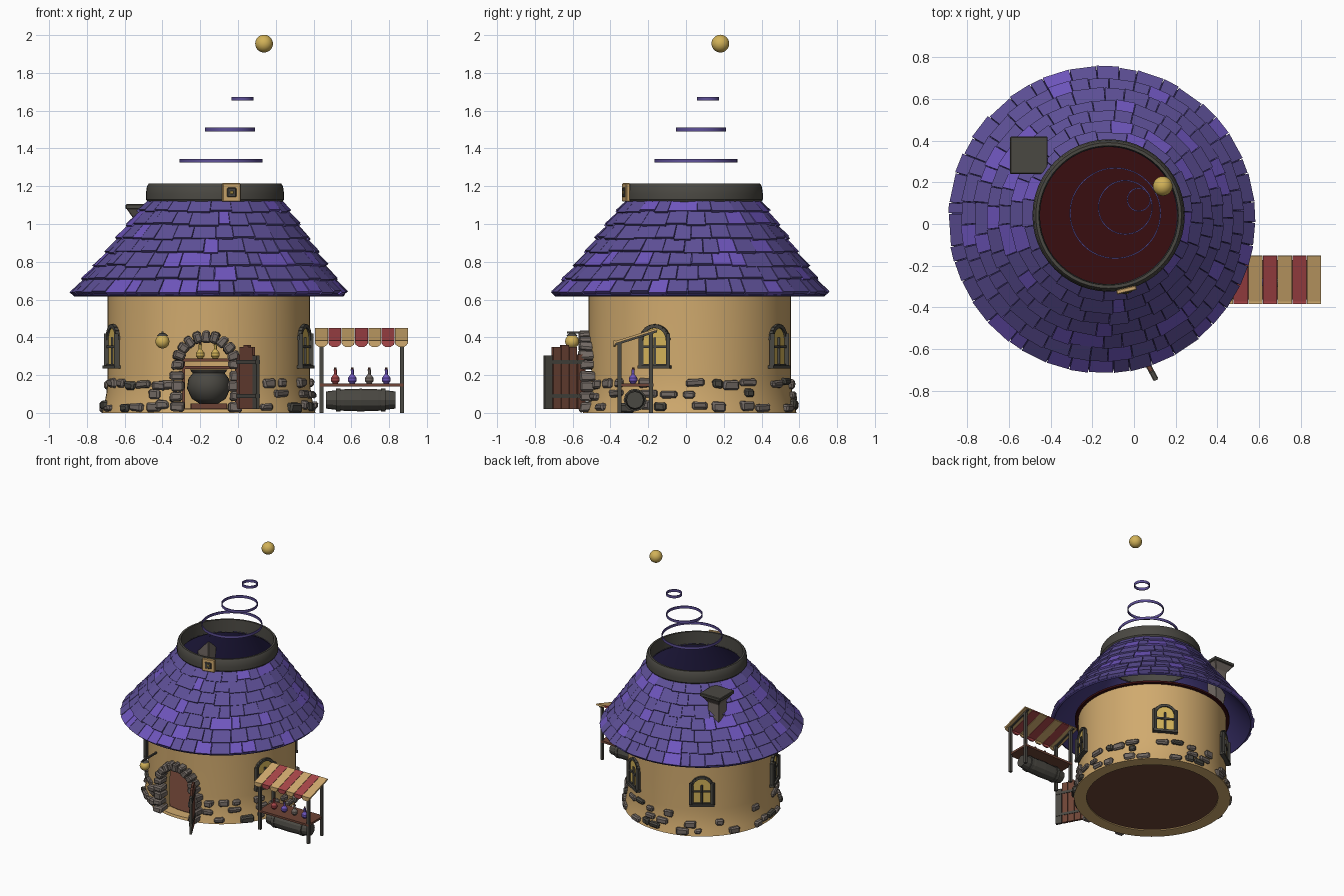
import bpy, bmesh, random
from math import sin, cos, pi, radians
from mathutils import Vector, Matrix

random.seed(7)
if "Cube" in bpy.data.objects:
    bpy.data.objects.remove(bpy.data.objects["Cube"])

# Palette
COLOURS = {"roof_purple": "5E5098", "violet": "6F56BE", "deep_purple": "423878", "iron": "4A4842",
           "plaster": "D0AA6E", "stone": "736A64", "red": "A84649", "gold": "D2B258",
           "wood": "6E4436", "maroon": "380D10"}
NAMES = list(COLOURS)
MATS = []
for name, code in COLOURS.items():
    rgb = [int(code[i:i + 2], 16) / 255 for i in (0, 2, 4)]
    col = [((c + .055) / 1.055) ** 2.4 for c in rgb] + [1]
    m = bpy.data.materials.new(name)
    m.use_nodes = True
    m.diffuse_color = col
    m.node_tree.nodes["Principled BSDF"].inputs["Base Color"].default_value = col
    MATS.append(m)

CX, CY = -.155, .02


# Helpers
def finish(name, bm, smooth=False, bevel=0):
    bmesh.ops.recalc_face_normals(bm, faces=bm.faces)
    me = bpy.data.meshes.new(name)
    bm.to_mesh(me)
    bm.free()
    for m in MATS:
        me.materials.append(m)
    ob = bpy.data.objects.new(name, me)
    bpy.context.collection.objects.link(ob)
    if bevel:
        mod = ob.modifiers.new("Bevel", 'BEVEL')
        mod.width, mod.segments = bevel, 1
    if smooth:
        bpy.ops.object.select_all(action='DESELECT')
        ob.select_set(True)
        bpy.context.view_layer.objects.active = ob
        bpy.ops.object.shade_smooth_by_angle(angle=radians(35))
    return ob


def paint(faces, colour):
    for f in faces:
        f.material_index = NAMES.index(colour)


def box(bm, loc, size, colour, rot=Matrix(), jitter=0):
    mat = Matrix.Translation(loc) @ rot.to_4x4() @ Matrix.Diagonal((*size, 1))
    vs = bmesh.ops.create_cube(bm, size=1, matrix=mat)["verts"]
    paint({f for v in vs for f in v.link_faces}, colour)
    for v in vs:
        v.co += Vector([random.uniform(-jitter, jitter) for _ in range(3)])


def bar(bm, p, q, thick, colour, wide=None):
    p, q = Vector(p), Vector(q)
    rot = (q - p).to_track_quat('Z', 'Y').to_matrix()
    box(bm, (p + q) / 2, (wide or thick, thick, (q - p).length), colour, rot)


def lathe(bm, profile, colour, at=(CX, CY), segs=48, closed=False):
    """Spin (radius, z) points; 'at' may be a function of z for leaning shapes."""
    rings = []
    for r, z in profile:
        c = at(z) if callable(at) else at
        rings.append([bm.verts.new((c[0] + r * cos(2 * pi * i / segs), c[1] + r * sin(2 * pi * i / segs), z))
                      for i in range(segs)])
    pairs = list(zip(rings, rings[1:])) + ([(rings[-1], rings[0])] if closed else [])
    faces = [bm.faces.new((a[i], a[(i + 1) % segs], b[(i + 1) % segs], b[i]))
             for a, b in pairs for i in range(segs)]
    if not closed:
        faces += [bm.faces.new(rings[0]), bm.faces.new(rings[-1])]
    paint(faces, colour)


def ball(bm, loc, r, colour, segs=20):
    vs = bmesh.ops.create_uvsphere(bm, u_segments=segs, v_segments=segs // 2, radius=r,
                                   matrix=Matrix.Translation(loc))["verts"]
    paint({f for v in vs for f in v.link_faces}, colour)


def prism(bm, pts, y0, y1, colour, mat=Matrix()):
    a, b = [[bm.verts.new(mat @ Vector((x, y, z))) for x, z in pts] for y in (y0, y1)]
    n = len(pts)
    paint([bm.faces.new(a), bm.faces.new(b)] +
          [bm.faces.new((a[i], a[(i + 1) % n], b[(i + 1) % n], b[i])) for i in range(n)], colour)


def arch(half, z0, spring, cx=0, n=10):
    return [(cx - half, z0)] + [(cx - half * cos(pi * i / n), spring + half * sin(pi * i / n))
                                for i in range(n + 1)] + [(cx + half, z0)]


def wall_radius(z):
    return .535 + .03 * max(0, 1 - z / .2) ** 2


def on_wall(deg, z=0, out=0):
    a, r = radians(deg), wall_radius(z) + out
    return Matrix.Translation((CX + r * cos(a), CY + r * sin(a), z)) @ Matrix.Rotation(a + pi / 2, 4, 'Z')


# Round wall with an arched doorway cut through the front
bm = bmesh.new()
zs = [0, .05, .1, .15, .2, .64]
lathe(bm, [(wall_radius(z), z) for z in zs] + [(.475, .64), (.475, 0)], "plaster", segs=64, closed=True)
wall = finish("wall", bm)
bm = bmesh.new()
prism(bm, arch(.13, .02, .25, -.165), -.8, -.2, "plaster")
cutter = finish("doorway_cutter", bm)
cutter.hide_render = True
mod = wall.modifiers.new("Doorway", 'BOOLEAN')
mod.operation, mod.object, mod.solver = 'DIFFERENCE', cutter, 'EXACT'
bpy.ops.object.select_all(action='DESELECT')
wall.select_set(True)
bpy.context.view_layer.objects.active = wall
bpy.ops.object.modifier_apply(modifier=mod.name)
bpy.data.objects.remove(cutter)
bpy.ops.object.shade_smooth_by_angle(angle=radians(35))

# Ground floor and attic floor
for name, r, z, colour in (("floor", .478, .008, "wood"), ("attic_floor", .56, .64, "maroon")):
    bm = bmesh.new()
    lathe(bm, [(r, z), (r, z + .015)], colour)
    finish(name, bm)

# Leaning roof: backing shell, then rows of loose tiles
Z0, Z1 = .625, 1.13
RADII = [.722, .59, .465, .34]


def lean(z):
    t = (z - Z0) / (Z1 - Z0)
    return CX + .033 * t, CY + .021 * t


def slope(t, off=0):
    k = min(int(t * 3), 2)
    r = RADII[k] + (RADII[k + 1] - RADII[k]) * (t * 3 - k)
    return r + off * .77, Z0 + (Z1 - Z0) * t + off * .64


def roof_point(t, a, off):
    r, z = slope(t, off)
    c = lean(z)
    return c[0] + r * cos(a), c[1] + r * sin(a), z


bm = bmesh.new()
steps = [i / 6 for i in range(7)]
lathe(bm, [slope(t) for t in steps] + [slope(t, -.014) for t in reversed(steps)], "deep_purple",
      at=lean, segs=64, closed=True)
finish("roof_shell", bm, True)

bm = bmesh.new()
ROWS = 7
for row in range(ROWS):
    count = round(2 * pi * slope(row / ROWS)[0] / .108)
    cuts = [(i + random.uniform(-.28, .28) + row * .5) * 2 * pi / count for i in range(count)]
    cuts.append(cuts[0] + 2 * pi)
    for a0, a1 in zip(cuts, cuts[1:]):
        a1 -= .006
        t0 = max(0, row / ROWS + random.uniform(-.014, .014))
        t1 = min(1, (row + 1.15) / ROWS)
        lift = random.uniform(.018, .026)
        v = [bm.verts.new(roof_point(t, a, o)) for t, o in ((t0, 0), (t0, lift), (t1, .008), (t1, 0))
             for a in (a0, a1)]
        faces = [bm.faces.new([v[i] for i in q]) for q in
                 ((0, 1, 3, 2), (2, 3, 5, 4), (4, 5, 7, 6), (6, 7, 1, 0), (0, 2, 4, 6), (1, 3, 5, 7))]
        paint(faces, "violet" if random.random() < .17 else "roof_purple")
finish("roof_tiles", bm)

# Hat band with buckle
TOP = (-.122, .041)
bm = bmesh.new()
lathe(bm, [(.355, 1.115), (.366, 1.13), (.366, 1.16), (.36, 1.2), (.35, 1.215), (.335, 1.215), (.33, 1.115)],
      "iron", at=TOP, closed=True)
finish("roof_band", bm, True)
bm = bmesh.new()
a = radians(-76.5)
rot = Matrix.Rotation(a + pi / 2, 3, 'Z')
for r, s, colour in ((.368, .098, "plaster"), (.373, .05, "iron"), (.377, .018, "gold")):
    box(bm, (TOP[0] + r * cos(a), TOP[1] + r * sin(a), 1.167), (s, .022, s), colour, rot)
finish("buckle", bm, bevel=.004)

# Floating hoops and the ball at the tip
for i, (x, y, z, r) in enumerate([(-.09, .052, 1.335, .22), (-.042, .08, 1.5, .132), (.023, .117, 1.663, .058)]):
    bm = bmesh.new()
    lathe(bm, [(r, z - .01), (r, z + .01), (r - .006, z + .01), (r - .006, z - .01)], "roof_purple",
          at=(x, y), closed=True)
    finish(f"floating_hoop_{i + 1}", bm, True)
bm = bmesh.new()
ball(bm, (.138, .182, 1.955), .047, "gold", 28)
finish("tip_ball", bm, True)

# Chimney
bm = bmesh.new()
lathe(bm, [(.045, .72), (.07, .9), (.07, 1.03), (.12, 1.08)], "stone", at=(-.505, .33), segs=4)
bmesh.ops.rotate(bm, verts=bm.verts, cent=(-.505, .33, 0), matrix=Matrix.Rotation(pi / 4, 3, 'Z'))
box(bm, (-.505, .33, 1.092), (.18, .18, .026), "iron")
finish("chimney", bm, bevel=.004)

# Arched windows
for i, deg in enumerate((-20, 60, 125, 200)):
    M = on_wall(deg, .3)
    M.translation.z = 0
    bm = bmesh.new()
    outline = arch(.075, .25, .385)
    prism(bm, outline, -.006, .03, "gold", M)
    for p, q in zip(outline, outline[1:] + outline[:1]):
        bar(bm, M @ Vector((p[0], -.006, p[1])), M @ Vector((q[0], -.006, q[1])), .02, "iron")
    for p, q in (((0, .25), (0, .4)), ((-.07, .35), (.07, .35))):
        bar(bm, M @ Vector((p[0], -.01, p[1])), M @ Vector((q[0], -.01, q[1])), .013, "iron")
    for s in (-1, 1):
        bar(bm, M @ Vector((s * .078, -.014, .245)), M @ Vector((s * .078, -.014, .42)), .022, "iron")
    box(bm, M @ Vector((0, -.012, .243)), (.18, .035, .018), "iron", M.to_3x3())
    finish(f"window_{i + 1}", bm)

# Scattered base stones
bm = bmesh.new()
for z, chance in ((.035, .6), (.095, .35), (.155, .65)):
    deg = -66
    while deg < 243:
        w = random.uniform(.05, .1)
        if random.random() < chance:
            M = on_wall(deg, z + random.uniform(-.012, .012))
            box(bm, M.translation, (w, .045, random.uniform(.035, .05)), random.choice(("stone", "stone", "iron")),
                M.to_3x3(), .006)
        deg += w * 105 + 2
finish("base_stones", bm, bevel=.01)

# Stone door surround
bm = bmesh.new()
for i in range(11):
    a = pi * i / 10
    box(bm, (-.168 - .15 * cos(a), -.525, .255 + .15 * sin(a)), (.062, .085, .046), "stone",
        Matrix.Rotation(a, 3, 'Y'), .006)
for side in (-1, 1):
    for k in range(4):
        box(bm, (-.168 + side * (.152 + .006 * (k % 2)), -.52, .032 + k * .054),
            (.072, .09, .05), "stone", jitter=.006)
for x, z in ((-.42, .145), (-.37, .15), (-.4, .045), (.07, .15)):
    box(bm, (x, -.478 if x < 0 else -.47, z), (.07, .05, .045), "stone", jitter=.006)
finish("door_surround", bm, bevel=.01)

# Open plank door
bm = bmesh.new()
hinge, edge = Vector((-.01, -.535, 0)), Vector((.108, -.752, 0))
turn = Matrix.Rotation((edge - hinge).to_2d().angle_signed(Vector((1, 0))), 3, 'Z')
for k, top in enumerate((.31, .35, .36, .35, .305)):
    box(bm, hinge.lerp(edge, (k + .5) / 5) + Vector((0, 0, (top + .02) / 2)), (.045, .018, top - .02),
        "iron" if k == 4 else "wood", turn)
for z in (.09, .27):
    box(bm, hinge.lerp(edge, .5) + Vector((0, 0, z)), (.235, .026, .02), "iron", turn)
finish("door", bm)

# Lantern on a bracket
bm = bmesh.new()
bar(bm, (-.4, -.44, .425), (-.4, -.63, .425), .012, "iron")
lathe(bm, [(.03, .408), (.012, .424)], "iron", at=(-.4, -.603), segs=12)
ball(bm, (-.4, -.603, .378), .037, "gold")
finish("lantern", bm, True)

# Cauldron, logs and potion shelf indoors
bm = bmesh.new()
lathe(bm, [(.05, .05), (.09, .075), (.115, .13), (.108, .18), (.085, .21), (.1, .23), (.085, .23), (.08, .2)],
      "iron", at=(-.155, -.1), segs=28)
finish("cauldron", bm, True)
bm = bmesh.new()
for k in range(3):
    bar(bm, (-.25, -.16 + k * .06, .036), (-.06, -.14 + k * .05, .036), .03, "wood")
for z in (.24, .28):
    box(bm, (-.155, .2, z), (.3, .08, .014), "wood")
for x in (-.29, -.02):
    box(bm, (x, .2, .16), (.02, .08, .28), "wood")
finish("indoor_shelf", bm)


def bottle(name, x, y, z, colour):
    bm = bmesh.new()
    lathe(bm, [(.012, 0 + z), (.023, z + .014), (.023, z + .03), (.008, z + .05), (.008, z + .07), (.011, z + .075)],
          colour, at=(x, y), segs=14)
    lathe(bm, [(.007, z + .075), (.007, z + .085)], "wood", at=(x, y), segs=8)
    finish(name, bm, True)


for k, x in enumerate((-.2, -.12)):
    bottle(f"indoor_potion_{k + 1}", x, .19, .287, "gold")
for k, (x, colour) in enumerate(((.515, "red"), (.605, "violet"), (.695, "stone"), (.785, "violet"))):
    bottle(f"stall_potion_{k + 1}", x, -.28, .155, colour)

# Market stall: posts, counter, barrel and striped awning
bm = bmesh.new()
for x in (.442, .868):
    bar(bm, (x, -.352, 0), (x, -.352, .375), .02, "iron")
    bar(bm, (x, -.185, 0), (x, -.185, .425), .02, "iron")
    bar(bm, (x, -.38, .362), (x, -.155, .434), .014, "iron")
box(bm, (.655, -.268, .147), (.44, .19, .016), "wood")
finish("stall_frame", bm)
bm = bmesh.new()
lathe(bm, [(.045, -.185), (.057, -.09), (.06, 0), (.057, .09), (.045, .185)], "iron", at=(0, 0), segs=12)
for z in (-.12, .12):
    lathe(bm, [(.06, z - .012), (.06, z + .012)], "iron", at=(0, 0), segs=12)
bmesh.ops.transform(bm, verts=bm.verts, matrix=Matrix.Translation((.65, -.27, .068)) @ Matrix.Rotation(pi / 2, 4, 'Y'))
finish("stall_barrel", bm)
bm = bmesh.new()
for k in range(7):
    x, colour = .442 + k * .0705, "red" if k % 2 else "plaster"
    box(bm, (x, -.265, .408), (.068, .235, .012), colour, Matrix.Rotation(radians(17.5), 3, 'X'))
    flap = [(x + .034, .382), (x + .03, .36), (x + .015, .35), (x - .015, .35), (x - .03, .36), (x - .034, .382)]
    prism(bm, flap, -.384, -.372, colour)
finish("stall_awning", bm)
